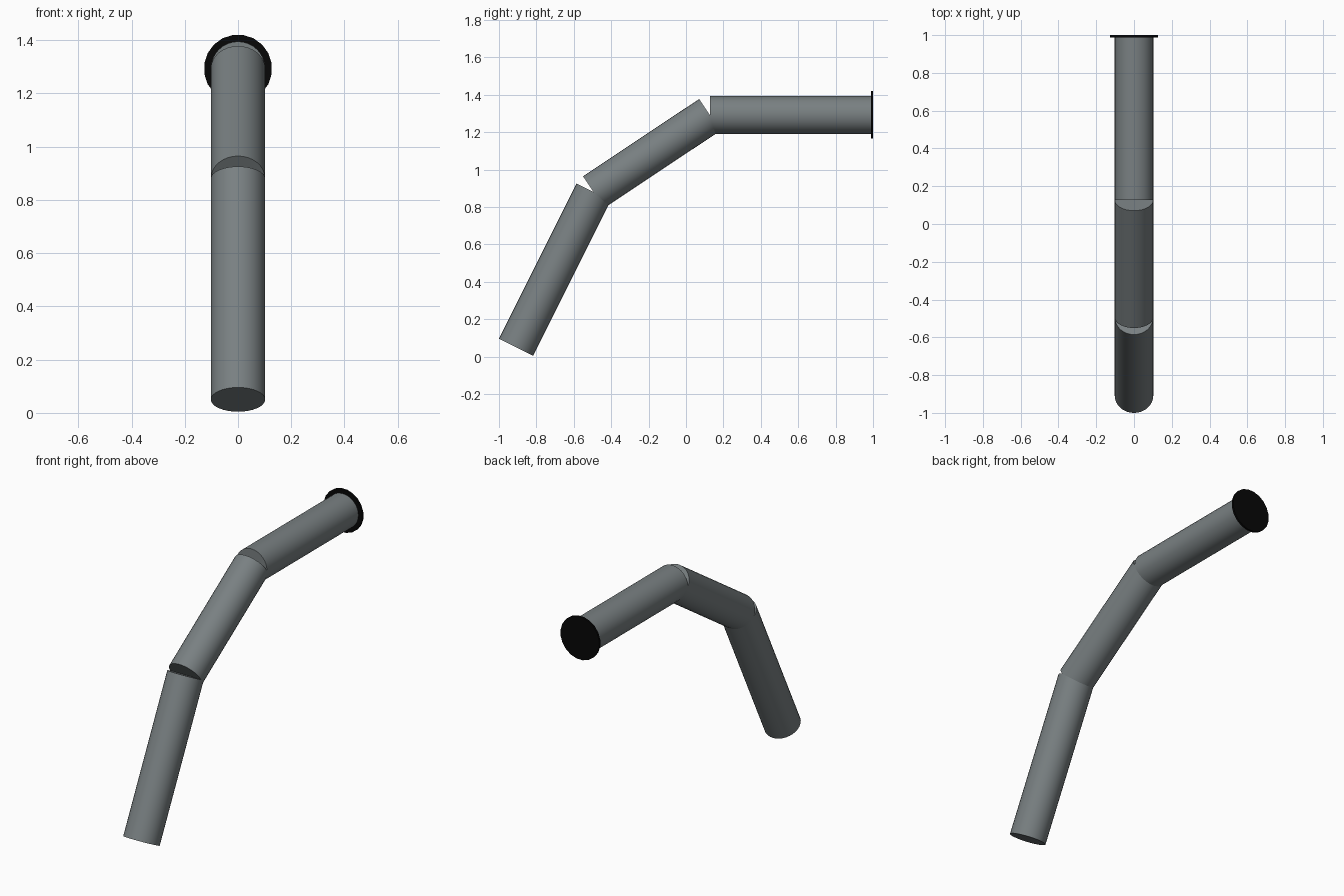
import bpy
import math
from mathutils import Vector

cube = bpy.data.objects.get("Cube")
if cube:
    bpy.data.objects.remove(cube, do_unlink=True)


def make_material(name, color):
    mat = bpy.data.materials.new(name)
    mat.use_nodes = True
    mat.diffuse_color = (*color, 1)
    bsdf = mat.node_tree.nodes["Principled BSDF"]
    bsdf.inputs["Base Color"].default_value = (*color, 1)
    bsdf.inputs["Roughness"].default_value = 0.6
    return mat


grey = make_material("steel grey", (0.19, 0.215, 0.222))
black = make_material("black", (0.002, 0.002, 0.002))


def cylinder(name, start, end, radius, sides, mat, turn=0.0):
    """Capped cylinder between two points, smooth sides with sharp rims."""
    a, b = Vector(start), Vector(end)
    axis = b - a
    bpy.ops.mesh.primitive_cylinder_add(
        vertices=sides, radius=radius, depth=axis.length, location=(a + b) / 2)
    obj = bpy.context.object
    obj.name = name
    # tilt the z axis in the yz plane onto the segment direction
    obj.rotation_euler = (-math.atan2(axis.y, axis.z), 0, 0)
    # spin the profile about its own axis
    if turn:
        for v in obj.data.vertices:
            x, y = v.co.x, v.co.y
            v.co.x = x * math.cos(turn) - y * math.sin(turn)
            v.co.y = x * math.sin(turn) + y * math.cos(turn)
    obj.data.materials.append(mat)
    bpy.ops.object.shade_smooth_by_angle(angle=math.radians(30))
    return obj


# Centre line of the bent pipe, from the open foot to the wall end
joints = [(0, -0.909, 0.05), (0, -0.494, 0.88), (0, 0.127, 1.293), (0, 0.996, 1.293)]
names = ["lower_pipe", "middle_pipe", "upper_pipe"]
for name, start, end in zip(names, joints, joints[1:]):
    cylinder(name, start, end, 0.102, 32, grey)

# Thin mounting flange at the wall end
cylinder("wall_flange", (0, 0.988, 1.293), (0, 1.0, 1.293), 0.128, 20, black,
         turn=math.pi / 20)
